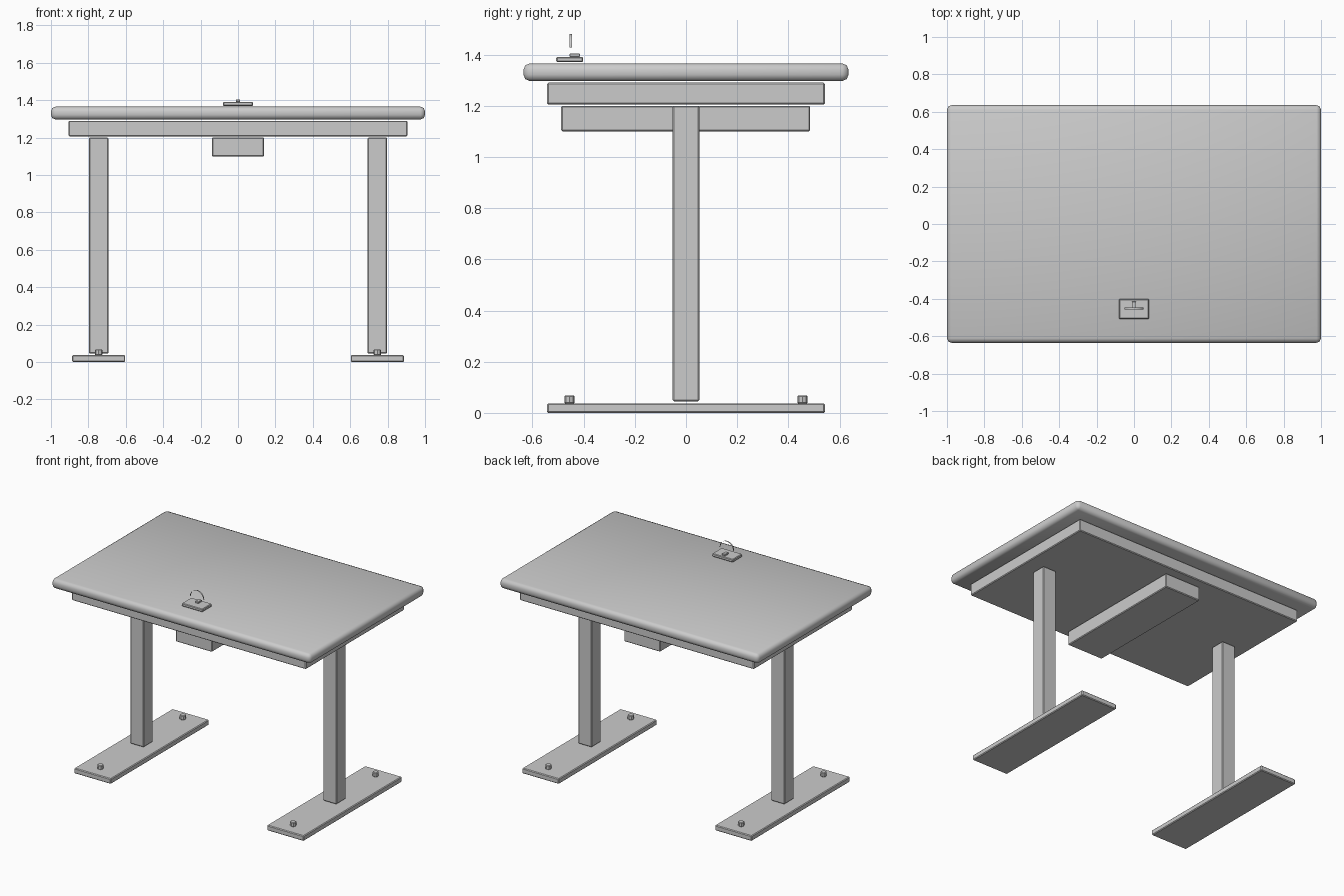
import bpy, bmesh, math
from mathutils import Matrix

if "Cube" in bpy.data.objects:
    bpy.data.objects.remove(bpy.data.objects["Cube"], do_unlink=True)

GREY = (0.6, 0.6, 0.6, 1)
grey = bpy.data.materials.new("light grey")
grey.use_nodes = True
grey.diffuse_color = GREY
grey.node_tree.nodes["Principled BSDF"].inputs["Base Color"].default_value = GREY


def finish(name, bm, smooth=False):
    mesh = bpy.data.meshes.new(name)
    bm.to_mesh(mesh)
    bm.free()
    mesh.materials.append(grey)
    for p in mesh.polygons:
        p.use_smooth = smooth
    obj = bpy.data.objects.new(name, mesh)
    bpy.context.collection.objects.link(obj)
    return obj


def box(name, x, y, z, bevel=0.005, segments=1, fan_top=False):
    """Bevelled box from (min, max) ranges."""
    bm = bmesh.new()
    size = [b - a for a, b in (x, y, z)]
    mid = [(a + b) / 2 for a, b in (x, y, z)]
    bmesh.ops.create_cube(bm, size=1, matrix=Matrix.Translation(mid) @ Matrix.Diagonal((*size, 1)))
    bmesh.ops.bevel(bm, geom=bm.edges[:], offset=bevel, segments=segments,
                    profile=0.5, affect='EDGES')
    if fan_top:
        big = [f for f in bm.faces if abs(f.normal.z) > 0.99 and f.calc_area() > 1]
        bmesh.ops.poke(bm, faces=big)
    return finish(name, bm, smooth=fan_top)


# Desktop, its support frame and the box beneath
box("desktop", (-1, 1), (-0.635, 0.635), (1.297, 1.365), 0.024, 2, fan_top=True)
box("support_frame", (-0.905, 0.905), (-0.543, 0.543), (1.205, 1.29))
box("under_desk_box", (-0.14, 0.14), (-0.488, 0.485), (1.1, 1.2))

# Legs, feet and foot bolts on both sides
for side, s in (("left", 1), ("right", -1)):
    cx = s * 0.745
    box(side + "_leg", (cx - 0.052, cx + 0.052), (-0.052, 0.052), (0.045, 1.2))
    box(side + "_foot", (cx - 0.142, cx + 0.142), (-0.543, 0.543), (0, 0.037))
    for end, y in (("front", -0.455), ("back", 0.455)):
        bm = bmesh.new()
        bmesh.ops.create_cone(bm, cap_ends=True, segments=8, radius1=0.02, radius2=0.02,
                              depth=0.03, matrix=Matrix.Translation((cx, y, 0.052)))
        caps = [e for e in bm.edges if abs(e.verts[0].co.z - e.verts[1].co.z) < 0.001]
        bmesh.ops.bevel(bm, geom=caps, offset=0.003, segments=1, affect='EDGES')
        finish(f"{side}_{end}_bolt", bm)

# Control panel with a button
box("control_panel", (-0.08, 0.08), (-0.507, -0.402), (1.37, 1.391), 0.004)
box("control_button", (-0.012, 0.012), (-0.455, -0.415), (1.391, 1.404), 0.002)

# Thin curved strip hovering over the panel
bm = bmesh.new()
rows = []
for i in range(17):
    a = math.pi * i / 16
    x, z = 0.052 * math.cos(a), 1.428 + 0.052 * math.sin(a)
    rows.append([bm.verts.new((x, y, z)) for y in (-0.456, -0.446)])
for (a, b), (c, d) in zip(rows, rows[1:]):
    bm.faces.new((a, b, d, c))
finish("curved_strip", bm, smooth=True)
